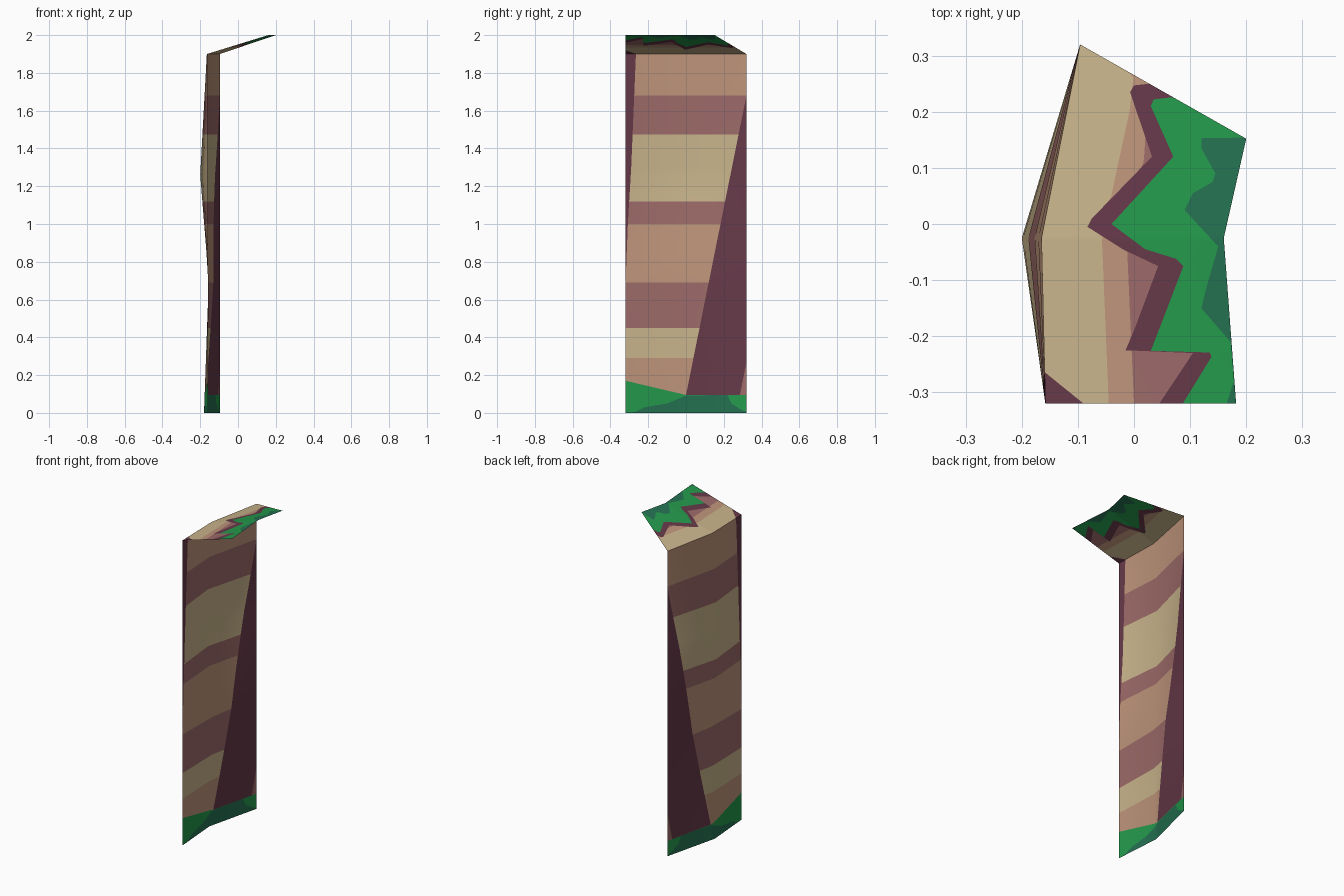
import bpy, bmesh

if "Cube" in bpy.data.objects:
    bpy.data.objects.remove(bpy.data.objects["Cube"])


def linear(c):
    c /= 255
    return c / 12.92 if c <= 0.04045 else ((c + 0.055) / 1.055) ** 2.4


COLOURS = {"tan": (202, 181, 140), "salmon": (191, 149, 123), "mauve": (157, 107, 105),
           "purple": (102, 57, 73), "green": (36, 154, 76), "dark_green": (36, 113, 81)}
NAMES = list(COLOURS)
MATS = []
for n, rgb in COLOURS.items():
    m = bpy.data.materials.new(n)
    m.diffuse_color = (*[linear(c) for c in rgb], 1)
    m.use_nodes = True
    m.node_tree.nodes["Principled BSDF"].inputs["Base Color"].default_value = m.diffuse_color
    MATS.append(m)


def at(t, table):
    """Piecewise linear lookup in a list of (t, value)."""
    if t <= table[0][0]:
        return table[0][1]
    for (a, u), (b, v) in zip(table, table[1:]):
        if t <= b:
            return u + (v - u) * (t - a) / (b - a)
    return table[-1][1]


def sheet(name, lines, colour):
    """Surface through rows of points; colour(i, j) names the colour of each cell."""
    bm = bmesh.new()
    grid = [[bm.verts.new(p) for p in line] for line in lines]
    for i in range(len(grid) - 1):
        for j in range(len(grid[0]) - 1):
            f = bm.faces.new((grid[i][j], grid[i][j + 1], grid[i + 1][j + 1], grid[i + 1][j]))
            f.material_index = NAMES.index(colour(i, j))
            f.smooth = True
    bmesh.ops.remove_doubles(bm, verts=bm.verts, dist=1e-5)
    bmesh.ops.recalc_face_normals(bm, faces=bm.faces)
    me = bpy.data.meshes.new(name)
    bm.to_mesh(me)
    bm.free()
    for m in MATS:
        me.materials.append(m)
    ob = bpy.data.objects.new(name, me)
    bpy.context.collection.objects.link(ob)


# Shape of the wall: straight side edges and a bent middle edge
MIDDLE = [(0, -.18), (.7, -.155), (1.26, -.2), (1.9, -.165)]
GRASS_TOP = [(-.32, .17), (0, .095), (.32, .095)]


def wall_point(y, z):
    return (at(y, [(-.32, -.158), (-.025, at(z, MIDDLE)), (.32, -.096)]), y, z)


# Rock wall: horizontal bands, with slanted shadow-rock wedges at both sides
BANDS = [(.29, "salmon"), (.45, "tan"), (.69, "mauve"), (1.0, "salmon"), (1.12, "mauve"),
         (1.475, "tan"), (1.68, "mauve"), (1.9, "salmon")]
LEFT = [(.68, -.32), (1.0, -.308), (1.3, -.29), (1.9, -.265)]
RIGHT = [(.095, 0), (1.68, .32)]
SLIVER = [(.095, .285), (.27, .32)]
rows = sorted({.095, .18, .27, .7, 1.26, 1.3, .85, 1.8} | {b[0] for b in BANDS})
lines = []
for z in rows:
    ys = [-.32, at(z, LEFT), -.025, at(z, RIGHT), max(at(z, SLIVER), at(z, RIGHT)), .32]
    lines.append([wall_point(y, at(y, GRASS_TOP) if z == .095 else z) for y in ys])


def wall_colour(i, j):
    z = (rows[i] + rows[i + 1]) / 2
    band = next(c for top, c in BANDS if z < top)
    return ["purple", band, band, "purple", "mauve"][j]


sheet("rock_wall", lines, wall_colour)

# Grass strip at the foot
FOOT_DARK = [(-.32, 0), (-.27, .005), (-.22, .03), (-.1, .05), (0, .092), (.22, .095),
             (.24, .05), (.3, .012), (.32, .01)]
ys = sorted({y for y, _ in FOOT_DARK + GRASS_TOP} | {-.025})
sheet("foot_grass",
      [[wall_point(y, z) for z in (0, at(y, FOOT_DARK), at(y, GRASS_TOP))] for y in ys],
      lambda i, j: ("dark_green", "green")[j])

# Cliff top: sloping slab, each colour border is x as a function of y
INNER = [(-.32, -.158), (-.025, -.165), (.32, -.096)]
OUTER = [(-.32, .182), (-.025, .16), (.152, .2), (.32, -.096)]
DEPTH = [(-.32, .34), (-.025, .325), (.152, .329)]
CORNER = [(-.32, -.09), (-.265, -.158), (-.25, -.3)]
TAN_EDGE = [(-.32, -.045), (-.03, -.057), (.1, -.03), (.2, -.008), (.27, 0)]
SALMON_EDGE = [(-.32, 0), (-.05, -.012), (.05, .01), (.12, .018), (.15, .02), (.24, .03), (.26, .05)]
ZIG_LEFT = [(-.32, .045), (-.23, .105), (-.225, -.015), (-.19, 0), (-.075, .043), (-.045, -.02),
            (-.005, -.083), (.01, -.075), (.12, .032), (.235, -.007), (.247, 0), (.25, 1)]
ZIG_RIGHT = [(-.32, .087), (-.237, .138), (-.229, .135), (-.226, .03), (-.075, .088), (-.062, .075),
             (-.045, .02), (0, -.04), (.12, .07), (.21, .03), (.222, .035), (.226, .08), (.228, 1)]
DARK_EDGE = [(-.32, .165), (-.28, .178), (-.21, .172), (-.15, .12), (-.11, .13), (-.04, .15),
             (.025, .09), (.055, .105), (.075, .14), (.09, .145), (.135, .12), (.153, .12), (.154, 1)]
BORDERS = [CORNER, TAN_EDGE, SALMON_EDGE, ZIG_LEFT, ZIG_RIGHT, DARK_EDGE]
TOP = ["purple", "tan", "salmon", "mauve", "purple", "green", "dark_green"]
ys = sorted({y for t in BORDERS + [INNER, OUTER] for y, _ in t} | {round(-.32 + .01 * k, 3) for k in range(65)})
lines = []
for y in ys:
    inner, outer, zig = at(y, INNER), at(y, OUTER), at(y, ZIG_LEFT)
    xs = [inner]
    for k, border in enumerate(BORDERS):
        x = at(y, border)
        if k < 3:
            x = min(x, zig)
        xs.append(min(max(x, xs[-1]), outer))
    xs.append(outer)
    lines.append([(x, y, 1.9 + .1 * (x - inner) / at(y, DEPTH)) for x in xs])
sheet("cliff_top", lines, lambda i, j: TOP[j])
